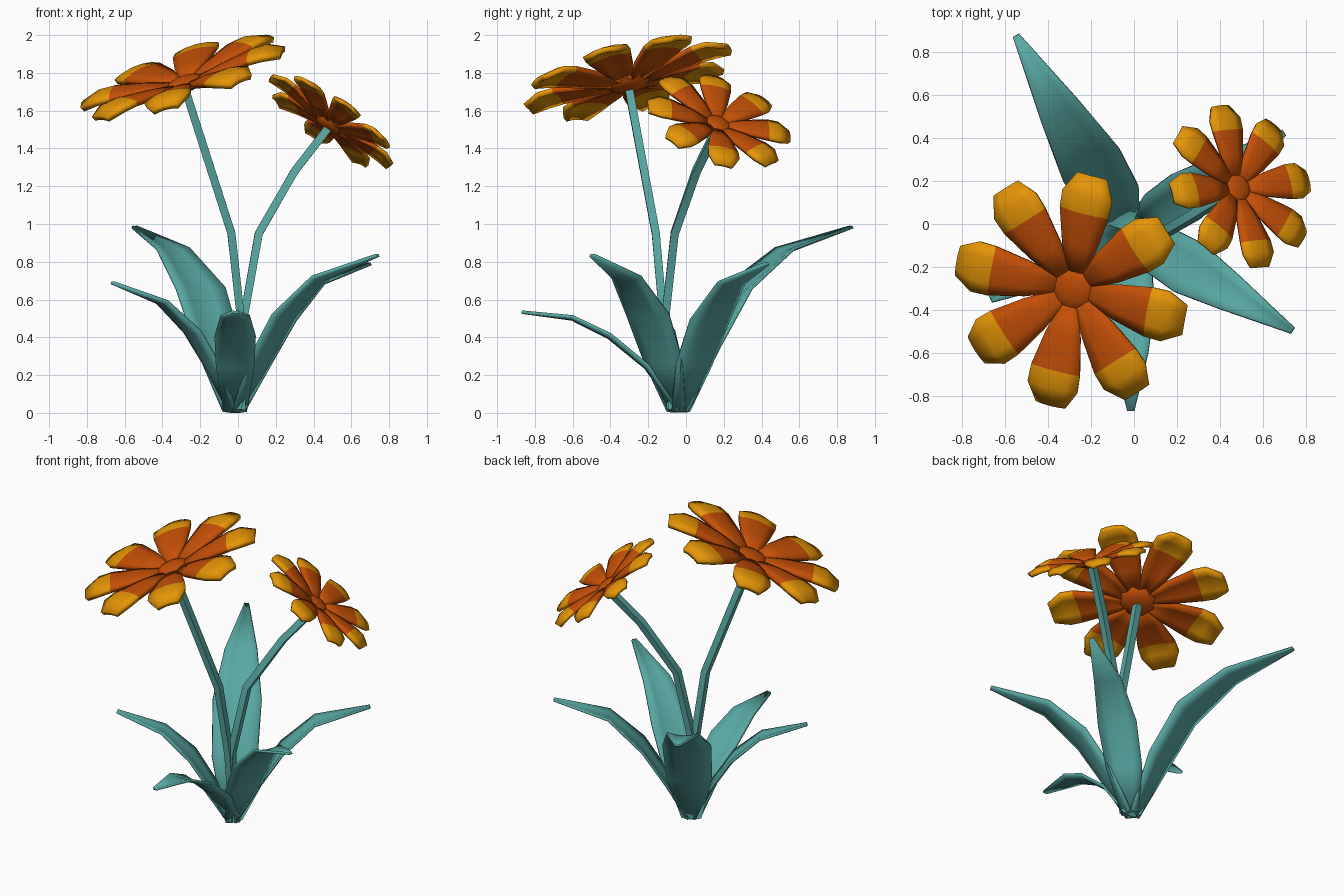
import bpy, bmesh, math
from mathutils import Vector, Matrix

if "Cube" in bpy.data.objects:
    bpy.data.objects.remove(bpy.data.objects["Cube"])


def material(name, rgb):
    m = bpy.data.materials.new(name)
    m.diffuse_color = (*rgb, 1)
    m.use_nodes = True
    m.node_tree.nodes["Principled BSDF"].inputs["Base Color"].default_value = m.diffuse_color
    return m


TEAL = material("teal_green", (0.098, 0.39, 0.365))
ORANGE = material("deep_orange", (0.55, 0.078, 0.002))
YELLOW = material("golden_yellow", (0.78, 0.30, 0.002))


def finish(bm, name, mats, thick=0.0, angle=40):
    bmesh.ops.recalc_face_normals(bm, faces=bm.faces)
    me = bpy.data.meshes.new(name)
    bm.to_mesh(me)
    bm.free()
    ob = bpy.data.objects.new(name, me)
    bpy.context.collection.objects.link(ob)
    for m in mats:
        me.materials.append(m)
    if thick:
        s = ob.modifiers.new("thickness", "SOLIDIFY")
        s.thickness = thick
        s.offset = 0
    bpy.ops.object.select_all(action='DESELECT')
    ob.select_set(True)
    bpy.context.view_layer.objects.active = ob
    bpy.ops.object.shade_smooth_by_angle(angle=math.radians(angle))
    return ob


def ribbon(bm, path, azimuth, mat, bend, tip_from=99):
    """Blade along path of (distance out, height, width); bend lifts the midrib."""
    d = Vector((math.cos(azimuth), math.sin(azimuth), 0))
    s = Vector((-d.y, d.x, 0))
    rows = []
    for i, (r, z, w) in enumerate(path):
        a, b = path[max(i - 1, 0)], path[min(i + 1, len(path) - 1)]
        tx, tz = b[0] - a[0], b[1] - a[1]
        n = (d * -tz + Vector((0, 0, tx))).normalized()
        rows.append([bm.verts.new(mat @ (d * r + Vector((0, 0, z)) + s * (w * u / 2)
                                         + n * (bend * w * (1 - u * u))))
                     for u in (-1, -0.5, 0, 0.5, 1)])
    for i in range(len(rows) - 1):
        for j in range(4):
            f = bm.faces.new((rows[i][j], rows[i + 1][j], rows[i + 1][j + 1], rows[i][j + 1]))
            f.material_index = 1 if i >= tip_from else 0


# Leaves: tip direction, then (out, height, width) stations
BASE = Matrix.Translation((-0.015, -0.04, 0))
leaves = {
    "leaf_back": ((-0.53, 0.91), [(0.02, 0.01, 0.12), (0.17, 0.35, 0.28), (0.36, 0.66, 0.30),
                                  (0.65, 0.87, 0.20), (1.06, 0.985, 0.03)]),
    "leaf_right_front": ((0.76, -0.46), [(0.02, 0.01, 0.11), (0.15, 0.27, 0.235), (0.31, 0.52, 0.26),
                                         (0.53, 0.72, 0.18), (0.88, 0.835, 0.03)]),
    "leaf_right_back": ((0.72, 0.47), [(0.02, 0.01, 0.11), (0.15, 0.26, 0.225), (0.30, 0.49, 0.245),
                                       (0.51, 0.69, 0.17), (0.85, 0.79, 0.03)]),
    "leaf_left": ((-0.65, -0.31), [(0.02, 0.01, 0.10), (0.12, 0.23, 0.18), (0.25, 0.43, 0.20),
                                   (0.43, 0.59, 0.14), (0.72, 0.69, 0.03)]),
    "leaf_front": ((0.0, -0.83), [(0.0, 0.01, 0.12), (0.16, 0.25, 0.20), (0.36, 0.415, 0.215),
                                  (0.56, 0.51, 0.16), (0.83, 0.535, 0.03)]),
}
for name, (tip, path) in leaves.items():
    bm = bmesh.new()
    ribbon(bm, path, math.atan2(tip[1], tip[0]), BASE, -0.09)
    finish(bm, name, [TEAL], 0.016)


# Stems: square tubes swept along a few points
def stem(name, pts, radius):
    bm = bmesh.new()
    pts = [Vector(p) for p in pts]
    rings = []
    for i, p in enumerate(pts):
        t = (pts[min(i + 1, len(pts) - 1)] - pts[max(i - 1, 0)]).normalized()
        u = t.cross(Vector((0, 1, 0))).normalized()
        v = t.cross(u)
        rings.append([bm.verts.new(p + radius * (u * math.cos((k + 0.5) * math.pi / 2)
                                                 + v * math.sin((k + 0.5) * math.pi / 2)))
                      for k in range(4)])
    for a, b in zip(rings, rings[1:]):
        for k in range(4):
            bm.faces.new((a[k], a[(k + 1) % 4], b[(k + 1) % 4], b[k]))
    bm.faces.new(rings[0])
    bm.faces.new(rings[-1])
    finish(bm, name, [TEAL], angle=35)


stem("tall_stem", [(0.02, -0.07, 0.02), (0.015, -0.12, 0.5), (-0.035, -0.16, 0.95),
                   (-0.285, -0.305, 1.73)], 0.030)
stem("short_stem", [(0.0, -0.08, 0.02), (0.03, -0.11, 0.5), (0.11, -0.06, 0.95),
                    (0.30, 0.055, 1.28), (0.475, 0.165, 1.505)], 0.030)


# Flowers: eight two-colour petals with drooping tips around a flattened dome
PETAL = [(0.07, 0.0, 0.065), (0.22, 0.025, 0.165), (0.39, 0.048, 0.235),
         (0.47, 0.048, 0.24), (0.56, 0.025, 0.14)]


def flower(name, centre, normal, scale, turn):
    rot = Vector((0, 0, 1)).rotation_difference(Vector(normal)).to_matrix().to_4x4()
    mat = Matrix.Translation(centre) @ rot @ Matrix.Scale(scale, 4)
    bm = bmesh.new()
    for k in range(8):
        ribbon(bm, PETAL, math.radians(turn + 45 * k), mat, 0.08, 2)
    finish(bm, name + "_petals", [ORANGE, YELLOW], 0.03 * scale)
    bm = bmesh.new()
    bmesh.ops.create_uvsphere(bm, u_segments=8, v_segments=6, radius=0.115,
                              matrix=mat @ Matrix.Rotation(math.radians(turn), 4, 'Z')
                              @ Matrix.Diagonal((1, 1, 0.34, 1)))
    finish(bm, name + "_centre", [ORANGE])


flower("large_flower", (-0.28, -0.30, 1.742), (-0.33, -0.24, 1), 1.0, -12.5)
flower("small_flower", (0.48, 0.165, 1.525), (0.56, 0.31, 0.79), 0.7, 10)
